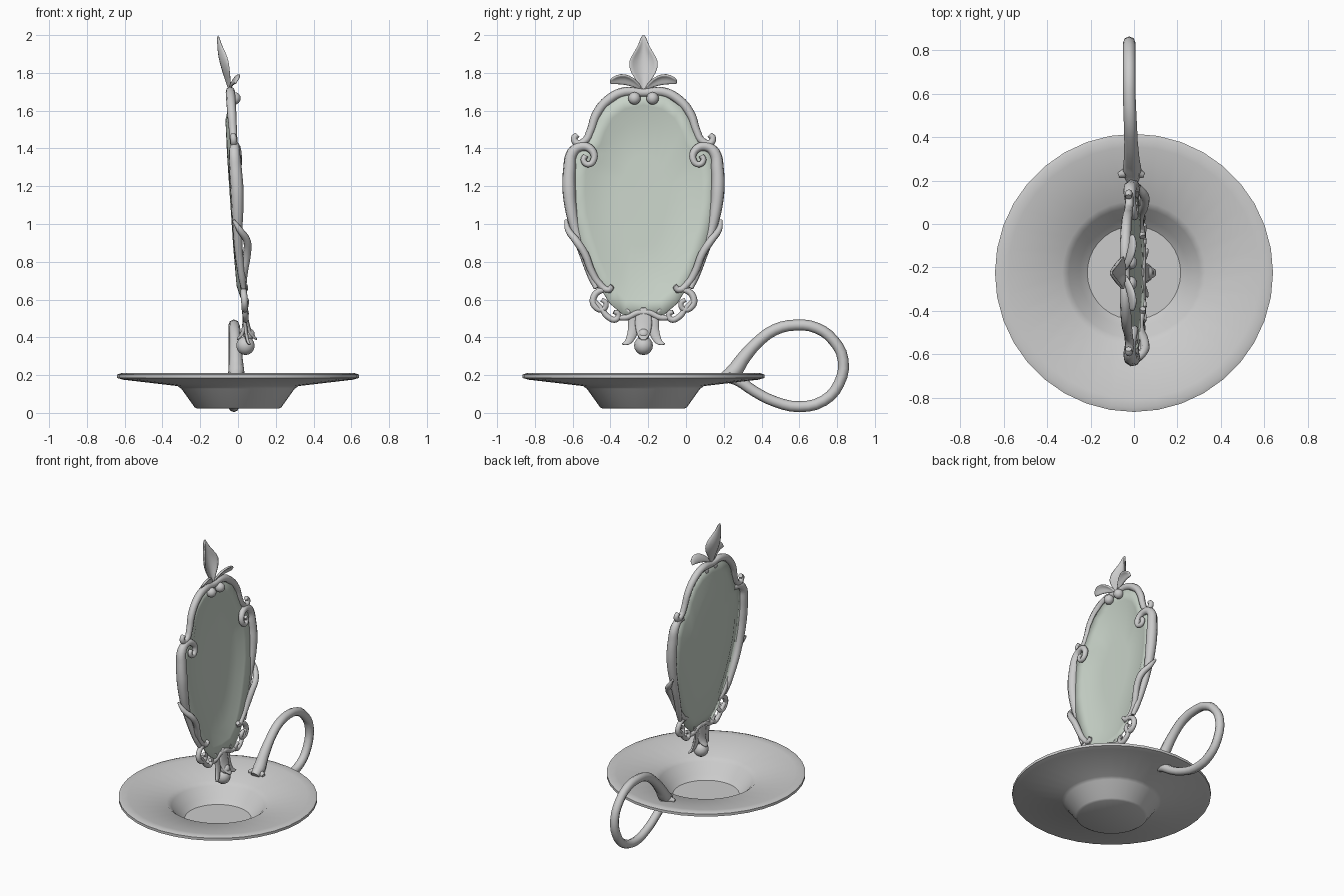
import bpy, bmesh, math
from mathutils import Vector

YC = -0.225                       # centre of dish and mirror


def place(off, dy, z):
    """Mirror space -> world: the mirror leans back towards -x."""
    return Vector((0.04 - 0.067 * (z - 0.5) + off, YC + dy, z))


def finish(ob, angle=50):
    bpy.ops.object.select_all(action='DESELECT')
    ob.select_set(True)
    bpy.context.view_layer.objects.active = ob
    bpy.ops.object.shade_smooth_by_angle(angle=math.radians(angle))
    return ob


def from_bmesh(name, bm, angle=50):
    bmesh.ops.recalc_face_normals(bm, faces=bm.faces)
    me = bpy.data.meshes.new(name)
    bm.to_mesh(me)
    bm.free()
    ob = bpy.data.objects.new(name, me)
    bpy.context.collection.objects.link(ob)
    return finish(ob, angle)


def tube(name, pts, res=5, sides=2):
    """Tapered tube through (position, radius) pairs."""
    cu = bpy.data.curves.new(name, 'CURVE')
    cu.dimensions = '3D'
    cu.bevel_depth = 1.0
    cu.bevel_resolution = sides
    cu.resolution_u = res
    cu.use_fill_caps = True
    sp = cu.splines.new('BEZIER')
    sp.bezier_points.add(len(pts) - 1)
    for bp, (p, r) in zip(sp.bezier_points, pts):
        bp.co = p
        bp.radius = r
        bp.handle_left_type = bp.handle_right_type = 'AUTO'
    ob = bpy.data.objects.new(name, cu)
    bpy.context.collection.objects.link(ob)
    bpy.ops.object.select_all(action='DESELECT')
    ob.select_set(True)
    bpy.context.view_layer.objects.active = ob
    bpy.ops.object.convert(target='MESH')
    return finish(bpy.context.object, 60)


def scroll(name, pts):
    """Frame member (dy, z, radius, offset), made on both sides."""
    for s, tag in ((1, "right"), (-1, "left")):
        tube(f"{name}_{tag}", [(place(o, s * y, z), r) for y, z, r, o in pts])


def ball(name, off, dy, z, r):
    bpy.ops.mesh.primitive_uv_sphere_add(segments=14, ring_count=8, radius=r, location=place(off, dy, z))
    bpy.context.object.name = name
    finish(bpy.context.object)


def leaf(name, rows, side, cup):
    """Cupped leaf from rows of (offset, dy, z, half width, cup depth)."""
    bm = bmesh.new()
    side, cup = Vector(side), Vector(cup)
    grid = [[bm.verts.new(place(o, y, z) + side * w * t + cup * c * t * t)
             for t in (-1, -0.5, 0, 0.5, 1)] for o, y, z, w, c in rows]
    for a, b in zip(grid, grid[1:]):
        for i in range(4):
            bm.faces.new((a[i], a[i + 1], b[i + 1], b[i]))
    ob = from_bmesh(name, bm, 70)
    m = ob.modifiers.new("thickness", 'SOLIDIFY')
    m.thickness = 0.014
    m.offset = 0
    ob.modifiers.new("smooth", 'SUBSURF').levels = 1


# Dish: lathed profile, wide rim and sunken well
profile = [(0, 0.045), (0.215, 0.045), (0.25, 0.075), (0.30, 0.14), (0.33, 0.165), (0.58, 0.205),
           (0.62, 0.21), (0.64, 0.203), (0.64, 0.185), (0.61, 0.176), (0.32, 0.142), (0.30, 0.128),
           (0.23, 0.03), (0.215, 0.022), (0, 0.022)]
bm = bmesh.new()
vs = [bm.verts.new((r, YC, z)) for r, z in profile]
es = [bm.edges.new(e) for e in zip(vs, vs[1:])]
bmesh.ops.spin(bm, geom=vs + es, cent=(0, YC, 0), axis=(0, 0, 1), angle=2 * math.pi, steps=36)
bmesh.ops.remove_doubles(bm, verts=bm.verts, dist=1e-4)
from_bmesh("dish", bm, 40)

# Ring handle, flaring where it meets the rim
ring = [(0.20, 0.185, 0.03), (0.25, 0.215, 0.043), (0.30, 0.285, 0.036), (0.38, 0.375, 0.031), (0.47, 0.44, 0.03),
        (0.58, 0.465, 0.029), (0.69, 0.45, 0.029), (0.78, 0.385, 0.029), (0.832, 0.28, 0.029),
        (0.81, 0.155, 0.029), (0.73, 0.065, 0.029), (0.60, 0.033, 0.029), (0.47, 0.06, 0.028),
        (0.36, 0.115, 0.028), (0.27, 0.175, 0.03), (0.22, 0.19, 0.03)]
tube("handle", [((-0.015 * min(1, max(0, (y - 0.2) / 0.4)) - 0.007, y, z), r) for y, z, r in ring], res=3)
tube("handle_root", [((-0.07, 0.225, 0.19), 0.012), ((-0.01, 0.24, 0.198), 0.035),
                     ((0.045, 0.225, 0.19), 0.012)], res=3)

# Mirror glass: dished sheet with a sloping bevel band
half = [(0, 1.70), (0.12, 1.675), (0.20, 1.62), (0.25, 1.54), (0.28, 1.46), (0.34, 1.40), (0.375, 1.30),
        (0.38, 1.18), (0.37, 1.05), (0.335, 0.92), (0.29, 0.79), (0.24, 0.68), (0.18, 0.58), (0.11, 0.52), (0, 0.51)]
loop = half + [(-y, z) for y, z in half[-2:0:-1]]
bm = bmesh.new()
rings = []
for s, off in ((1, 0.0), (0.82, -0.012), (0.68, -0.036), (0.35, -0.04)):
    rings.append([bm.verts.new(place(off, y * s, 1.13 + (z - 1.13) * (s if s == 1 else s + 0.06))) for y, z in loop])
n = len(loop)
for a, b in zip(rings, rings[1:]):
    for i in range(n):
        bm.faces.new((a[i], a[(i + 1) % n], b[(i + 1) % n], b[i]))
bm.faces.new(rings[-1])
glass = from_bmesh("mirror_glass", bm, 60)
glass.modifiers.new("thickness", 'SOLIDIFY').thickness = 0.008
mat = bpy.data.materials.new("glass_green_grey")
mat.diffuse_color = (0.58, 0.65, 0.58, 1)
glass.data.materials.append(mat)

# Frame: top arch with outward hooks
arch = [(0, 1.695, 0.022), (0.10, 1.70, 0.025), (0.19, 1.655, 0.025), (0.25, 1.58, 0.024), (0.282, 1.49, 0.021),
        (0.31, 1.44, 0.02), (0.352, 1.428, 0.019), (0.367, 1.455, 0.017), (0.35, 1.472, 0.015)]
full = [(-y, z, r) for y, z, r in arch[:0:-1]] + arch
tube("frame_arch", [(place(0, y, z), r) for y, z, r in full])

# Frame: side members with spiral tops
scroll("frame_side", [
    (0.305, 1.362, 0.014, 0.02), (0.318, 1.34, 0.015, 0.02), (0.292, 1.315, 0.016, 0.02), (0.262, 1.345, 0.018, 0.02),
    (0.278, 1.395, 0.021, 0.015), (0.33, 1.41, 0.025, 0.005), (0.375, 1.38, 0.03, 0), (0.392, 1.29, 0.034, 0),
    (0.394, 1.18, 0.036, 0), (0.382, 1.07, 0.032, -0.005), (0.355, 0.95, 0.025, -0.012),
    (0.315, 0.83, 0.022, -0.012), (0.275, 0.72, 0.02, -0.005), (0.25, 0.66, 0.014, 0)])

# Frame: tendrils wrapping the lower sides
scroll("frame_tendril", [
    (0.41, 1.02, 0.008, -0.03), (0.40, 0.97, 0.017, 0.0), (0.355, 0.91, 0.021, 0.035), (0.31, 0.84, 0.021, 0.03),
    (0.275, 0.75, 0.02, 0.01), (0.235, 0.685, 0.019, 0.0), (0.185, 0.652, 0.017, 0.005), (0.165, 0.672, 0.014, 0.012)])

# Frame: small lower scrolls and bottom curls
scroll("frame_lower_scroll", [
    (0.17, 0.645, 0.012, 0), (0.22, 0.65, 0.016, 0), (0.263, 0.615, 0.018, 0), (0.258, 0.565, 0.017, 0),
    (0.215, 0.548, 0.015, 0), (0.198, 0.58, 0.014, 0.01), (0.222, 0.60, 0.012, 0.012)])
scroll("frame_bottom_curl", [
    (0.268, 0.60, 0.012, 0), (0.22, 0.548, 0.015, 0), (0.19, 0.51, 0.016, 0), (0.145, 0.495, 0.016, 0),
    (0.135, 0.525, 0.014, 0.005), (0.158, 0.535, 0.012, 0.01)])
scroll("frame_bottom_link", [(0.14, 0.505, 0.014, 0), (0.09, 0.505, 0.016, 0), (0.03, 0.53, 0.016, 0), (0, 0.53, 0.014, 0)])

# Crest: upright leaf, two side leaves and beads
leaf("crest_leaf", [(0.0, 0, 1.70, 0.012, 0), (-0.015, 0, 1.75, 0.03, 0.02), (-0.03, 0, 1.80, 0.07, 0.035),
                    (-0.045, 0, 1.86, 0.085, 0.05), (-0.05, 0, 1.91, 0.05, 0.04), (-0.047, 0, 1.95, 0.026, 0.015),
                    (-0.045, 0, 2.0, 0.008, 0)], (0, 1, 0), (1, 0, 0))
for s, tag in ((1, "right"), (-1, "left")):
    leaf(f"crest_side_leaf_{tag}", [(0, s * 0.01, 1.715, 0.012, 0), (0.015, s * 0.05, 1.755, 0.03, 0.01),
                                    (0.03, s * 0.10, 1.775, 0.036, 0.015), (0.038, s * 0.145, 1.77, 0.03, 0.01),
                                    (0.035, s * 0.178, 1.752, 0.014, 0)], (0.5, 0, 0.8), (0.5, 0, -0.6))
    ball(f"crest_bead_{tag}", 0.02, s * 0.048, 1.665, 0.033)

# Pendant: drooping leaves around a ball
for s, tag in ((1, "right"), (-1, "left")):
    leaf(f"pendant_side_leaf_{tag}", [(0, s * 0.09, 0.555, 0.01, 0), (0, s * 0.06, 0.515, 0.03, 0.01),
                                      (0.0, s * 0.05, 0.45, 0.032, 0.012), (0.003, s * 0.065, 0.40, 0.025, 0.01),
                                      (0.008, s * 0.085, 0.365, 0.018, 0.006), (0.015, s * 0.108, 0.362, 0.012, 0)],
         (0, 0.9, 0.3 * s), (-1, 0, 0))
for d, tag in ((1, "front"), (-1, "back")):
    leaf(f"pendant_leaf_{tag}", [(0, 0, 0.56, 0.012, 0), (0.008 * d, 0, 0.51, 0.05, 0.008),
                                 (0.015 * d, 0, 0.45, 0.045, 0.012), (0.03 * d, 0, 0.41, 0.035, 0.012),
                                 (0.055 * d, 0, 0.385, 0.012, 0)], (0, 1, 0), (-d, 0, 0))
ball("pendant_ball", -0.01, 0, 0.356, 0.05)
ball("pendant_bead", 0.012, 0, 0.415, 0.032)
